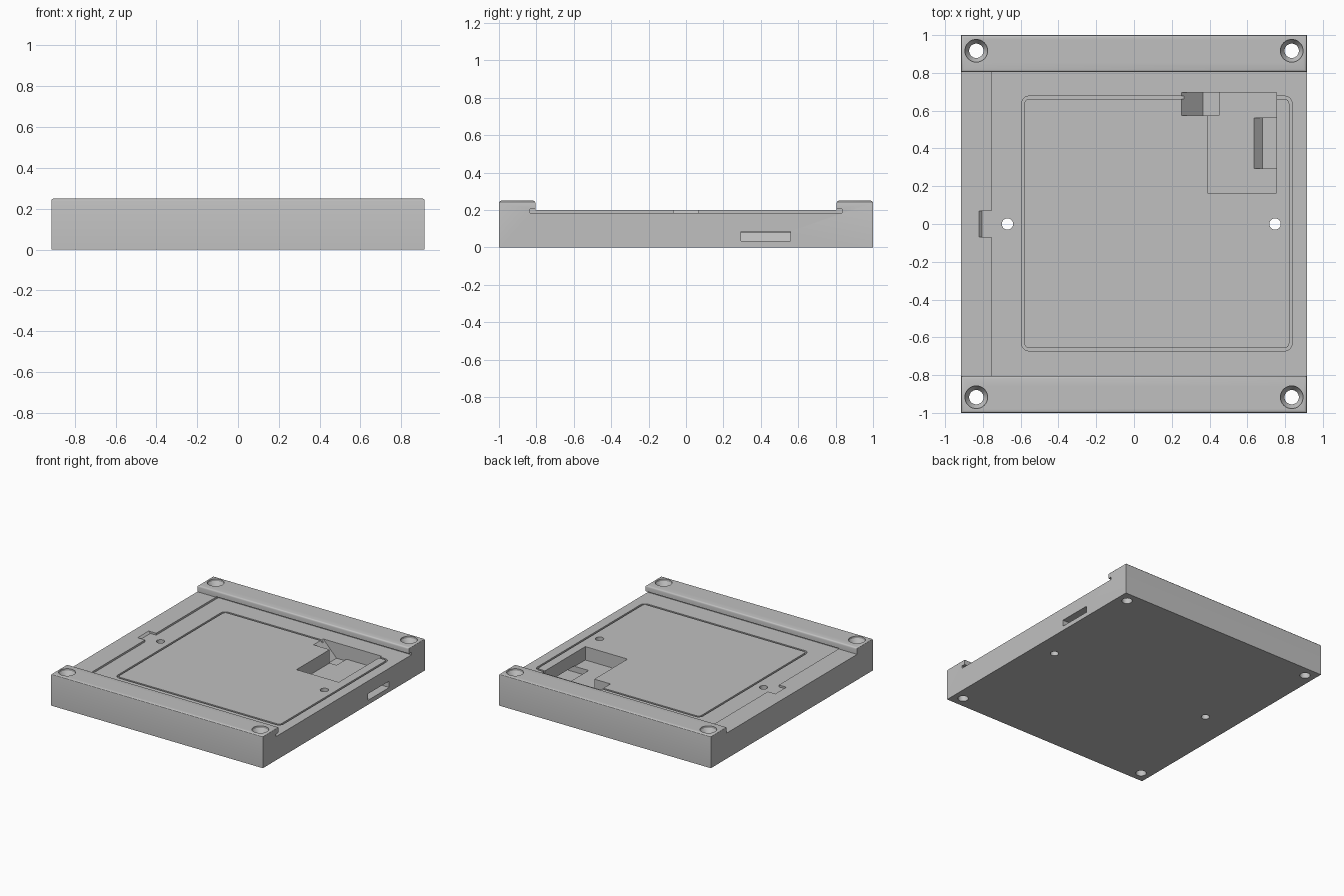
import bpy, bmesh, math

cube = bpy.data.objects.get("Cube")
if cube:
    bpy.data.objects.remove(cube, do_unlink=True)

grey = bpy.data.materials.new("light_grey")
grey.use_nodes = True
colour = (0.53, 0.53, 0.53, 1)
grey.diffuse_color = colour
grey.node_tree.nodes["Principled BSDF"].inputs["Base Color"].default_value = colour


def finish(bm, name):
    bmesh.ops.recalc_face_normals(bm, faces=bm.faces)
    mesh = bpy.data.meshes.new(name)
    bm.to_mesh(mesh)
    bm.free()
    mesh.materials.append(grey)
    obj = bpy.data.objects.new(name, mesh)
    bpy.context.collection.objects.link(obj)
    return obj


def loft(name, loops, closed=False):
    """Skin a list of point loops; cap the ends unless the skin closes on itself."""
    bm = bmesh.new()
    rings = [[bm.verts.new(p) for p in loop] for loop in loops]
    n = len(rings[0])
    pairs = list(zip(rings, rings[1:]))
    if closed:
        pairs.append((rings[-1], rings[0]))
    else:
        bm.faces.new(rings[0])
        bm.faces.new(rings[-1])
    for a, b in pairs:
        for i in range(n):
            j = (i + 1) % n
            bm.faces.new((a[i], a[j], b[j], b[i]))
    return finish(bm, name)


def prism(name, xz, y0, y1):
    return loft(name, [[(x, y, z) for x, z in xz] for y in (y0, y1)])


def box(name, x0, x1, y0, y1, z0, z1):
    return prism(name, [(x0, z0), (x1, z0), (x1, z1), (x0, z1)], y0, y1)


def turned(name, x, y, profile, sides=40):
    """Round cutter from (radius, height) pairs."""
    angles = [2 * math.pi * i / sides for i in range(sides)]
    return loft(name, [[(x + r * math.cos(a), y + r * math.sin(a), z) for a in angles]
                       for r, z in profile])


def rounded_rect(inset, z, x0=-0.595, x1=0.837, y0=-0.672, y1=0.677, radius=0.04):
    r = radius - inset
    pts = []
    corners = [(x1, y1, -1, -1), (x0, y1, 1, -1), (x0, y0, 1, 1), (x1, y0, -1, 1)]
    for q, (x, y, sx, sy) in enumerate(corners):
        for k in range(7):
            a = math.pi / 2 * (q + k / 6)
            pts.append((x + sx * radius + r * math.cos(a), y + sy * radius + r * math.sin(a), z))
    return pts


# Base with a raised rail along the front and back
W, TOP, DECK, FLOOR = 0.915, 0.25, 0.2, 0.185
section = [(-1, 0), (1, 0), (1, TOP), (0.805, TOP), (0.805, DECK),
           (-0.805, DECK), (-0.805, TOP), (-1, TOP)]
base = loft("enclosure_base", [[(x, y, z) for y, z in section] for x in (-W, W)])
bm = bmesh.new()
bm.from_mesh(base.data)
rim = [e for e in bm.edges if all(v.co.z > TOP - 0.001 for v in e.verts)]
bmesh.ops.bevel(bm, geom=rim, offset=0.013, segments=3, profile=0.5, affect='EDGES')
bm.to_mesh(base.data)
bm.free()

cutters = [
    # Sliding lid slot, undercutting both rails and open on one side
    box("lid_slot", -0.755, 1, -0.835, 0.835, FLOOR, 0.205),
    # Lid catch notch with a sloped end
    prism("catch_notch", [(-0.83, 0.21), (-0.805, FLOOR), (-0.74, FLOOR), (-0.74, 0.21)],
          -0.068, 0.068),
    # Gasket groove
    loft("gasket_groove", [rounded_rect(0, 0.17), rounded_rect(0, 0.195),
                           rounded_rect(0.015, 0.195), rounded_rect(0.015, 0.17)], closed=True),
    # Component pocket
    box("pocket", 0.39, 0.755, 0.165, 0.695, 0.08, 0.204),
    # Ramp leading into the pocket
    prism("cable_ramp", [(0.234, 0.202), (0.365, 0.065), (0.45, 0.065), (0.45, 0.202)],
          0.575, 0.695),
    # Side port opening with a sloped inner end
    prism("side_port", [(0.63, 0.085), (0.68, 0.035), (1, 0.035), (1, 0.085)], 0.295, 0.56),
]
# Deck through holes
for x in (-0.67, 0.747):
    cutters.append(turned("deck_hole", x, 0, [(0.03, -0.05), (0.03, 0.3)]))
# Countersunk corner screw holes
for x in (-0.835, 0.835):
    for y in (-0.917, 0.917):
        cutters.append(turned("screw_hole", x, y, [(0.038, -0.05), (0.038, 0.2),
                                                   (0.06, 0.235), (0.06, 0.3)]))

bpy.context.view_layer.objects.active = base
for cutter in cutters:
    cutter.hide_render = True
    mod = base.modifiers.new(cutter.name, 'BOOLEAN')
    mod.operation = 'DIFFERENCE'
    mod.solver = 'EXACT'
    mod.object = cutter
    bpy.ops.object.modifier_apply(modifier=mod.name)
    bpy.data.objects.remove(cutter, do_unlink=True)

# Keep flat faces crisp and round holes smooth
for obj in bpy.context.selected_objects:
    obj.select_set(False)
base.select_set(True)
bpy.ops.object.shade_smooth_by_angle(angle=math.radians(30))
